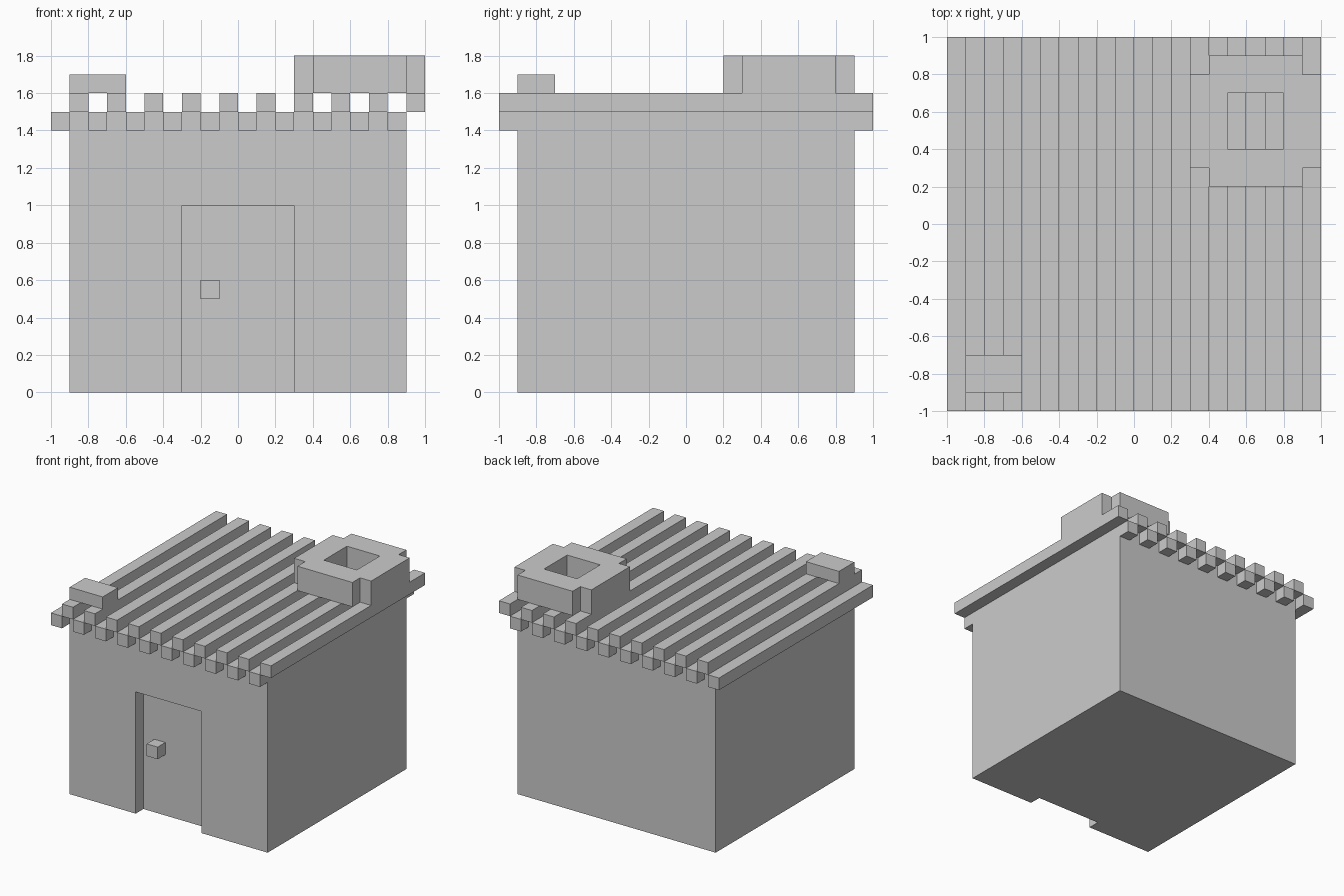
import bpy, bmesh

if "Cube" in bpy.data.objects:
    bpy.data.objects.remove(bpy.data.objects["Cube"])


def prism(name, pts, z0, z1):
    """Extrude a flat outline from z0 up to z1."""
    bm = bmesh.new()
    face = bm.faces.new([bm.verts.new((x, y, z0)) for x, y in pts])
    top = bmesh.ops.extrude_face_region(bm, geom=[face], use_keep_orig=True)["geom"]
    verts = [v for v in top if isinstance(v, bmesh.types.BMVert)]
    bmesh.ops.translate(bm, verts=verts, vec=(0, 0, z1 - z0))
    bmesh.ops.recalc_face_normals(bm, faces=bm.faces)
    mesh = bpy.data.meshes.new(name)
    bm.to_mesh(mesh)
    bm.free()
    obj = bpy.data.objects.new(name, mesh)
    bpy.context.collection.objects.link(obj)
    return obj


def box(name, x0, x1, y0, y1, z0, z1):
    return prism(name, [(x0, y0), (x1, y0), (x1, y1), (x0, y1)], z0, z1)


def cut(obj, cutter):
    """Subtract the cutter, then discard it."""
    cutter.hide_render = True
    mod = obj.modifiers.new("cut", "BOOLEAN")
    mod.operation = "DIFFERENCE"
    mod.solver = "EXACT"
    mod.object = cutter
    bpy.context.view_layer.objects.active = obj
    bpy.ops.object.modifier_apply(modifier=mod.name)
    bpy.data.objects.remove(cutter)


# Hut walls with recessed door, and the door knob
walls = box("walls", -0.9, 0.9, -0.9, 0.9, 0, 1.5)
cut(walls, box("door_cutter", -0.3, 0.3, -1.1, -0.8, -0.2, 1.0))
box("door_knob", -0.2, -0.1, -0.9, -0.8, 0.5, 0.6)

# Corrugated roof: raised ribs alternate with lower ribs
for i in range(10):
    x = -1 + 0.2 * i
    box(f"upper_rib_{i}", x + 0.1, x + 0.2, -1, 1, 1.5, 1.6)
    if i == 0:
        # outermost lower rib runs free along the left wall
        box("lower_rib_side", x, x + 0.1, -1, 1, 1.4, 1.5)
    else:
        # the others only emerge from the walls at the eaves
        box(f"lower_rib_front_{i}", x, x + 0.1, -1, -0.9, 1.4, 1.5)
        box(f"lower_rib_back_{i}", x, x + 0.1, 0.9, 1, 1.4, 1.5)

# Tyre lying on the roof: notched-corner block with a square hole
outer, inner = 0.35, 0.25
cx, cy = 0.65, 0.55
outline = []
for sx, sy in [(1, 1), (-1, 1), (-1, -1), (1, -1)]:
    corner = [(outer * sx, inner * sy), (inner * sx, inner * sy), (inner * sx, outer * sy)]
    outline += corner if sx * sy > 0 else corner[::-1]
tyre = prism("roof_tyre", [(cx + x, cy + y) for x, y in outline], 1.6, 1.8)
cut(tyre, box("tyre_cutter", 0.5, 0.8, 0.4, 0.7, 1.5, 1.9))

# Brick weighing down the front corner
box("roof_brick", -0.9, -0.6, -0.9, -0.7, 1.6, 1.7)
